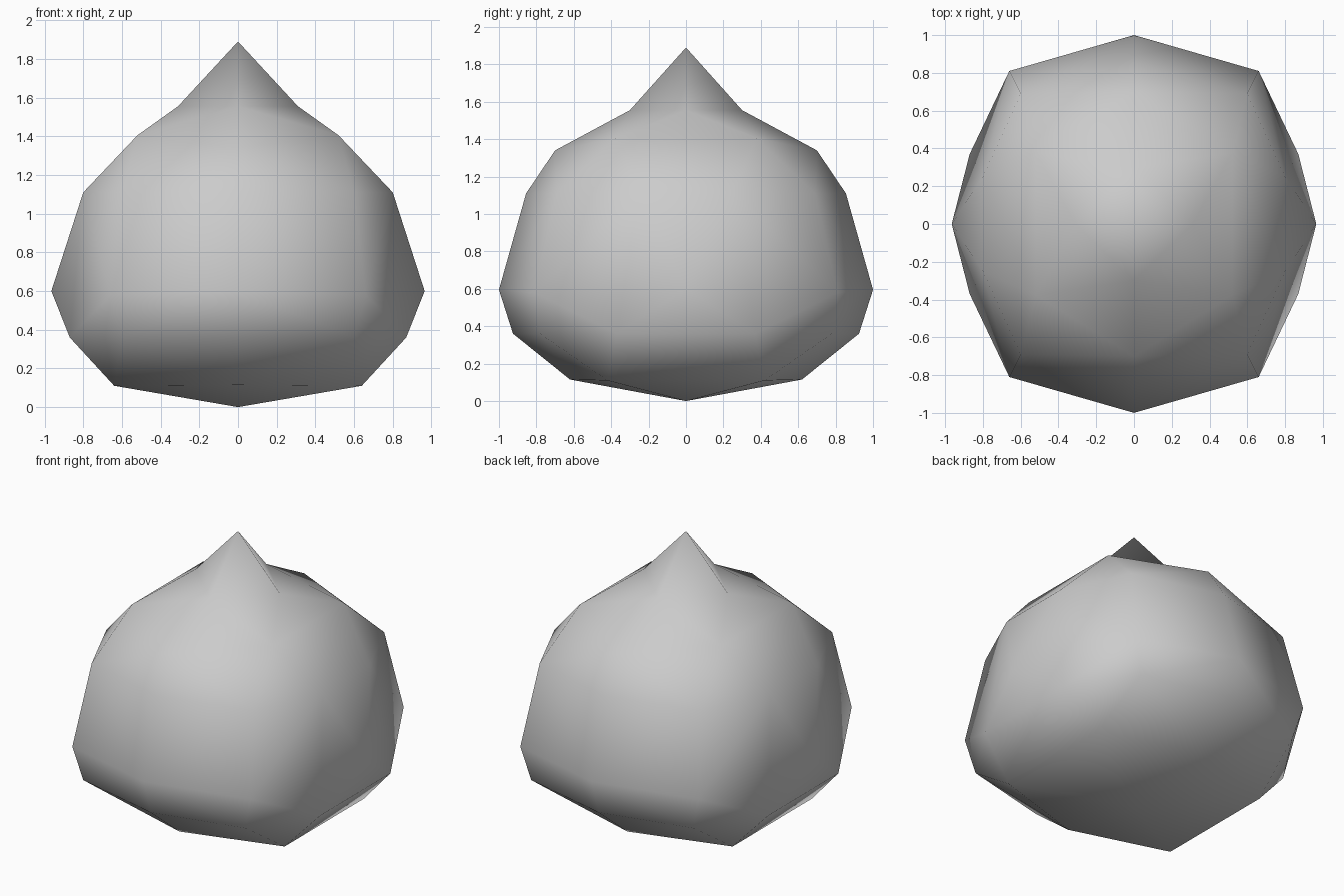
import bpy, bmesh

if "Cube" in bpy.data.objects:
    bpy.data.objects.remove(bpy.data.objects["Cube"])

# One smooth, low-poly drop-shaped body with a pointed tip
grey = bpy.data.materials.new("plain_grey")
grey.diffuse_color = (0.6, 0.6, 0.6, 1)
grey.use_nodes = True
grey.node_tree.nodes["Principled BSDF"].inputs["Base Color"].default_value = grey.diffuse_color

# Quarter-section points (x, y, z), mirrored in x and y
QUARTER = [
    (0, 0, 0),                                                # bottom
    (0.64, 0.42, 0.11), (0, 0.62, 0.115),                     # base ring
    (0.87, 0.37, 0.36), (0.6, 0.78, 0.36), (0, 0.925, 0.36),  # lower ring
    (0.965, 0, 0.6), (0.66, 0.81, 0.58), (0, 1.0, 0.595),     # widest ring
    (0.80, 0.25, 1.11), (0.6, 0.69, 1.11), (0, 0.855, 1.11),  # upper ring
    (0.52, 0.376, 1.405), (0, 0.7, 1.34),                     # shoulder
    (0.31, 0, 1.555), (0, 0.30, 1.555),                       # neck
]
NECK_Z, TIP_Z = 1.555, 1.89

points = {(sx * x, sy * y, z) for x, y, z in QUARTER for sx in (1, -1) for sy in (1, -1)}

bm = bmesh.new()
for p in sorted(points):
    bm.verts.new(p)
bmesh.ops.convex_hull(bm, input=bm.verts[:])

# Open the flat top at the neck and draw it up into the tip
top = [f for f in bm.faces if all(abs(v.co.z - NECK_Z) < 1e-4 for v in f.verts)]
bmesh.ops.delete(bm, geom=top, context='FACES')
rim = [e for e in bm.edges if e.is_boundary]
tip = bm.verts.new((0, 0, TIP_Z))
for e in rim:
    bm.faces.new((*e.verts, tip))
bmesh.ops.recalc_face_normals(bm, faces=bm.faces[:])
for f in bm.faces:
    f.smooth = True

mesh = bpy.data.meshes.new("drop_body")
bm.to_mesh(mesh)
bm.free()
mesh.materials.append(grey)
body = bpy.data.objects.new("drop_body", mesh)
bpy.context.collection.objects.link(body)
